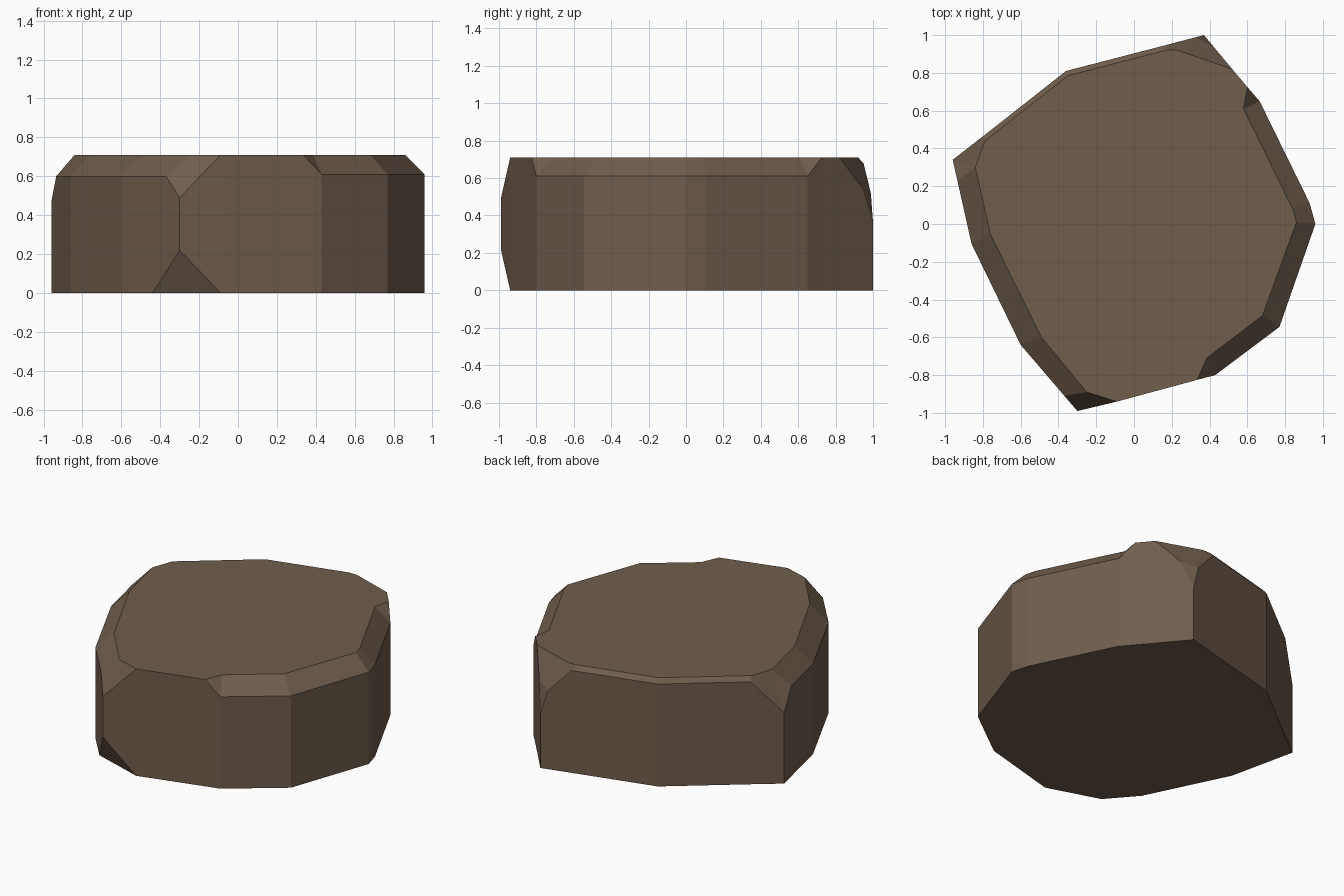
import bpy, bmesh
from mathutils import Vector

if "Cube" in bpy.data.objects:
    bpy.data.objects.remove(bpy.data.objects["Cube"])

TOP = 0.71

# Columns around the rock: outline x, y, shoulder height, rim x, y
columns = [
    (-0.30, -0.99, 0.49, -0.25, -0.89),
    (-0.09, -0.94, TOP, -0.09, -0.94),
    (0.335, -0.825, TOP, 0.335, -0.825),
    (0.43, -0.80, 0.61, 0.385, -0.71),
    (0.77, -0.545, 0.61, 0.68, -0.485),
    (0.96, 0.0, 0.61, 0.86, 0.01),
    (0.93, 0.11, 0.61, 0.84, 0.08),
    (0.665, 0.65, 0.61, 0.58, 0.61),
    (0.60, 0.725, TOP, 0.60, 0.725),
    (0.52, 0.82, TOP, 0.52, 0.82),
    (0.37, 1.0, 0.47, 0.23, 0.92),
    (0.176, 0.949, 0.68, 0.17, 0.92),
    (-0.36, 0.81, 0.68, -0.35, 0.785),
    (-0.80, 0.464, 0.68, -0.79, 0.44),
    (-0.96, 0.34, 0.47, -0.84, 0.30),
    (-0.935, 0.23, 0.60, -0.84, 0.30),
    (-0.86, -0.105, 0.60, -0.76, -0.055),
    (-0.60, -0.64, 0.60, -0.49, -0.60),
    (-0.37, -0.908, 0.60, -0.25, -0.89),
]

bm = bmesh.new()
cache = {}


def vert(*co):
    if co not in cache:
        cache[co] = bm.verts.new(co)
    return cache[co]


def face(verts):
    unique = list(dict.fromkeys(verts))
    if len(unique) > 2:
        bm.faces.new(unique)


def chip(a, b, c):
    """Slice off the corner beyond the plane through three points."""
    a, b, c = Vector(a), Vector(b), Vector(c)
    n = (b - a).cross(c - a).normalized()
    if n.dot(a - Vector((0, 0, 0.35))) < 0:
        n = -n
    geom = bm.verts[:] + bm.edges[:] + bm.faces[:]
    bmesh.ops.bisect_plane(bm, geom=geom, dist=1e-5, plane_co=a, plane_no=n,
                           clear_outer=True)
    rim = [e for e in bm.edges if e.is_boundary]
    bmesh.ops.holes_fill(bm, edges=rim, sides=0)


# Rock body: walls, bevelled shoulder, flat top and base
base = [vert(x, y, 0.0) for x, y, z, u, v in columns]
shoulder = [vert(x, y, z) for x, y, z, u, v in columns]
rim = [vert(u, v, TOP) for x, y, z, u, v in columns]
for low, high in ((base, shoulder), (shoulder, rim)):
    for i in range(len(columns)):
        j = (i + 1) % len(columns)
        face([low[i], low[j], high[j], high[i]])
face(rim)
face(base[::-1])

# Chipped corners: front foot and back tip
chip((-0.30, -0.99, 0.22), (-0.44, -0.827, 0), (-0.09, -0.94, 0))
chip((0.37, 1.0, 0.36), (0.42, 0.94, 0.55), (0.31, 0.985, 0.57))
bmesh.ops.recalc_face_normals(bm, faces=bm.faces[:])

mesh = bpy.data.meshes.new("rock")
bm.to_mesh(mesh)
bm.free()
rock = bpy.data.objects.new("rock", mesh)
bpy.context.collection.objects.link(rock)

# Brown stone colour
stone = bpy.data.materials.new("brown stone")
stone.diffuse_color = (0.16, 0.11, 0.073, 1)
stone.use_nodes = True
stone.node_tree.nodes["Principled BSDF"].inputs["Base Color"].default_value = stone.diffuse_color
mesh.materials.append(stone)
